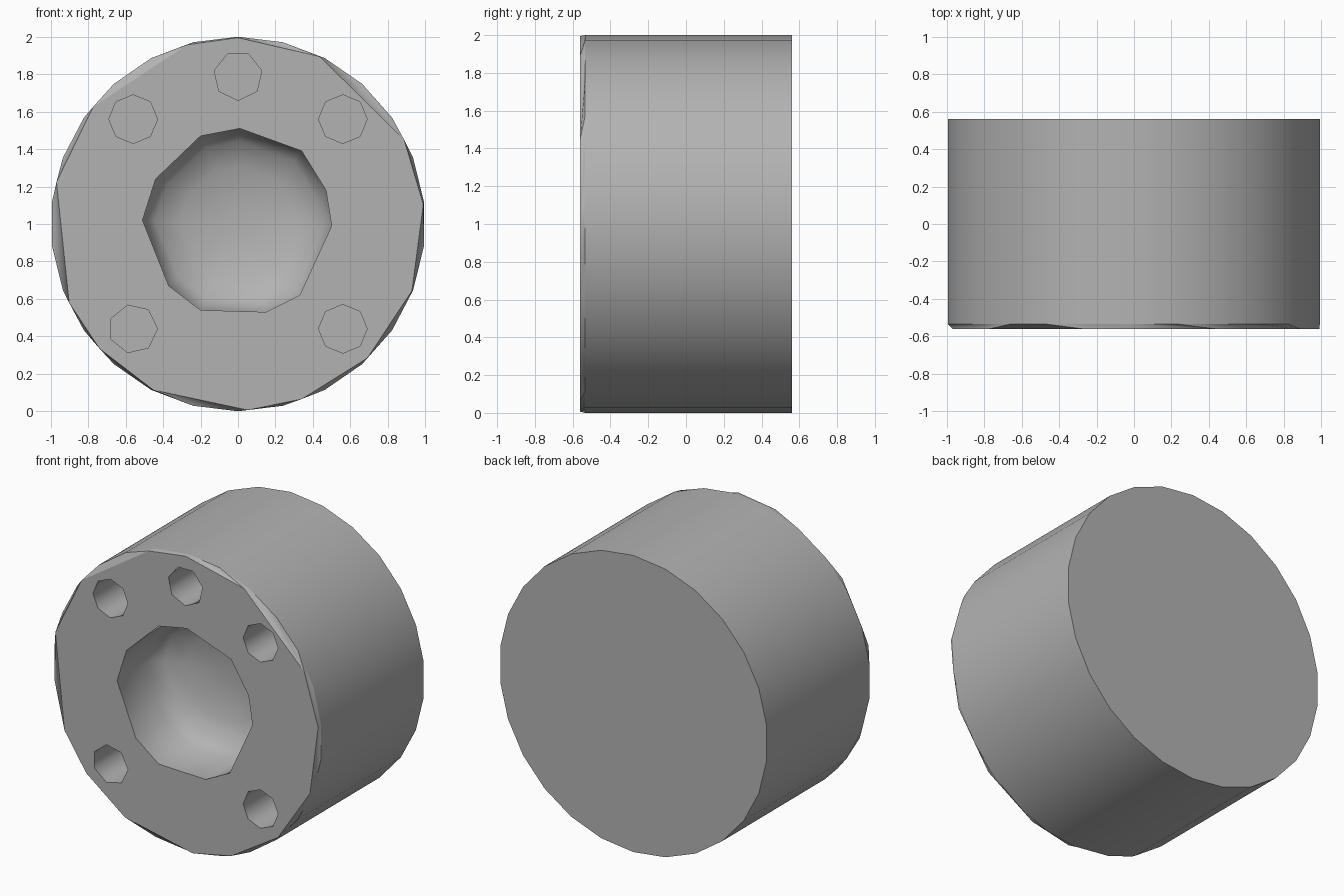
import bpy, bmesh
from math import sin, cos, pi, radians, atan2, sqrt

if "Cube" in bpy.data.objects:
    bpy.data.objects.remove(bpy.data.objects["Cube"])

FRONT, BACK = -0.56, 0.56


def circle(n, r=1.0, cx=0.0, cz=1.0, start=0.0):
    return [(cx + r * cos(start + 2 * pi * i / n), cz + r * sin(start + 2 * pi * i / n)) for i in range(n)]


def make_object(name, bm):
    bmesh.ops.recalc_face_normals(bm, faces=bm.faces)
    me = bpy.data.meshes.new(name)
    bm.to_mesh(me)
    bm.free()
    ob = bpy.data.objects.new(name, me)
    bpy.context.collection.objects.link(ob)
    return ob


def stitch(bm, a, b):
    """Triangulate between two rings with different vertex counts, by angle."""
    def sort(r):
        return sorted(r, key=lambda v: atan2(v.co.z - 1, v.co.x))

    def turn(r, i):
        v = r[i % len(r)].co
        return atan2(v.z - 1, v.x) + 2 * pi * (i // len(r))
    a, b = sort(a), sort(b)
    i = j = 0
    while i < len(a) or j < len(b):
        va, vb = a[i % len(a)], b[j % len(b)]
        if j >= len(b) or (i < len(a) and turn(a, i + 1) <= turn(b, j + 1)):
            i += 1
            bm.faces.new((va, a[i % len(a)], vb))
        else:
            j += 1
            bm.faces.new((va, b[j % len(b)], vb))


def loft(name, points, centre, rings):
    """Closed solid from one outline repeated at (y, scale) stations."""
    bm = bmesh.new()
    cx, cz = centre
    loops = [[bm.verts.new((cx + (x - cx) * s, y, cz + (z - cz) * s)) for x, z in points] for y, s in rings]
    n = len(points)
    for a, b in zip(loops, loops[1:]):
        for i in range(n):
            bm.faces.new((a[i], a[(i + 1) % n], b[(i + 1) % n], b[i]))
    bm.faces.new(loops[0])
    bm.faces.new(loops[-1])
    return make_object(name, bm)


# Thick drum with a coarser, chipped front rim
bm = bmesh.new()
outline = circle(26, start=pi / 2)
back = [bm.verts.new((x, BACK, z)) for x, z in outline]
mid = [bm.verts.new((x, FRONT + 0.025, z)) for x, z in outline]
angles = [-87, -70, -46, -21, 6, 27, 64, 90, 106, 141, 167, 205, 222, 243]
rim = [bm.verts.new((0.995 * cos(radians(t)), FRONT, 1 + 0.995 * sin(radians(t)))) for t in angles]
for i in range(len(back)):
    k = (i + 1) % len(back)
    bm.faces.new((back[i], back[k], mid[k], mid[i]))
stitch(bm, mid, rim)
bm.faces.new(back)
bm.faces.new(rim)
drum = make_object("drum", bm)

# Central bore with a rounded floor
bore = [(0.01, 1.51), (-0.2, 1.47), (-0.44, 1.24), (-0.51, 1.02), (-0.37, 0.67), (-0.2, 0.54),
        (0.15, 0.53), (0.33, 0.62), (0.5, 0.99), (0.47, 1.18), (0.34, 1.39)]
bowl = [(FRONT + 0.32 + 0.17 * t, sqrt(1 - t * t)) for t in (0, 0.5, 0.8, 0.95, 0.99)]
cutters = [loft("bore_cutter", bore, (0, 1), [(FRONT - 0.1, 1)] + bowl)]

# Five bolt holes
for x, z, n, start in [(0.56, 1.56, 8, 0), (-0.56, 1.56, 8, 0), (0.56, 0.44, 8, 0),
                       (-0.56, 0.44, 7, 0), (0, 1.79, 7, -pi / 2)]:
    pts = circle(n, 0.13, x, z, start)
    cutters.append(loft("bolt_hole_cutter", pts, (x, z), [(FRONT - 0.1, 1), (FRONT + 0.4, 1)]))

bpy.context.view_layer.objects.active = drum
drum.select_set(True)
for c in cutters:
    m = drum.modifiers.new("cut", 'BOOLEAN')
    m.operation = 'DIFFERENCE'
    m.solver = 'EXACT'
    m.object = c
    bpy.ops.object.modifier_apply(modifier=m.name)
for c in cutters:
    bpy.data.objects.remove(c)

# Smooth walls, with a crisp boundary round the flat front face and chips
bpy.ops.object.shade_smooth_by_angle(angle=radians(55))
bm = bmesh.new()
bm.from_mesh(drum.data)
for e in bm.edges:
    flat = [f.normal.y < -0.999 and f.calc_center_median().y < FRONT + 0.01 for f in e.link_faces]
    chip = [max(v.co.y for v in f.verts) < FRONT + 0.03 for f in e.link_faces]
    if len(set(flat)) > 1 or len(set(chip)) > 1:
        e.smooth = False
bm.to_mesh(drum.data)
bm.free()

# Mid-grey finish
mat = bpy.data.materials.new("mid_grey")
mat.diffuse_color = (0.45, 0.45, 0.45, 1)
mat.use_nodes = True
mat.node_tree.nodes["Principled BSDF"].inputs["Base Color"].default_value = mat.diffuse_color
drum.data.materials.clear()
drum.data.materials.append(mat)
